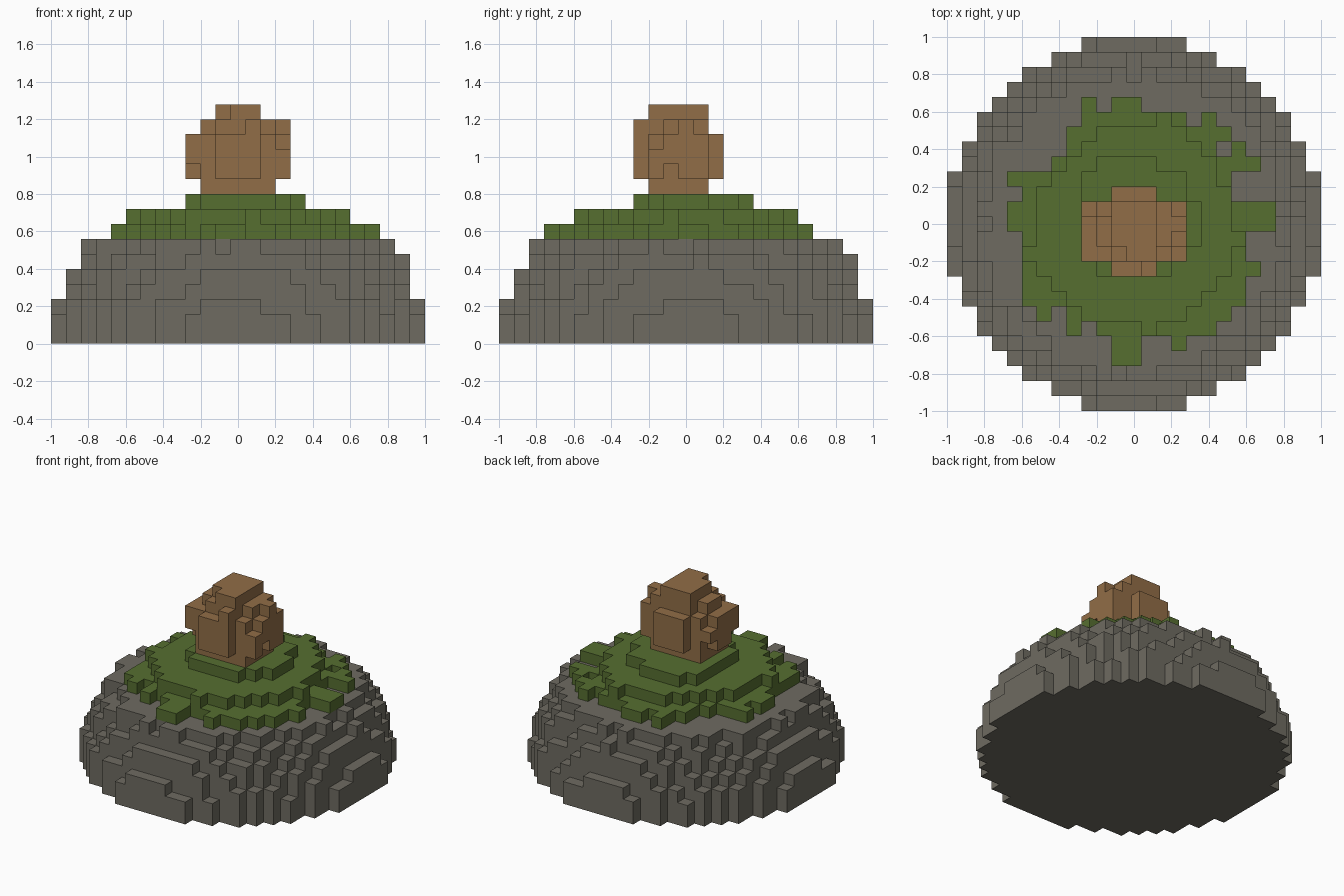
import bpy, bmesh, math, random
from mathutils import Vector

random.seed(4)
if "Cube" in bpy.data.objects:
    bpy.data.objects.remove(bpy.data.objects["Cube"], do_unlink=True)

S = 0.08  # edge of one block


def material(name, rgb):
    m = bpy.data.materials.new(name)
    m.use_nodes = True
    m.diffuse_color = (*rgb, 1)
    bsdf = next(n for n in m.node_tree.nodes if n.type == 'BSDF_PRINCIPLED')
    bsdf.inputs["Base Color"].default_value = (*rgb, 1)
    bsdf.inputs["Roughness"].default_value = 0.9
    return m


def block_object(name, cells, mat):
    """Make the outer skin of a set of (i, j, k) blocks."""
    bm = bmesh.new()
    verts = {}

    def vert(p):
        key = tuple(round(c * 2) for c in p)
        if key not in verts:
            verts[key] = bm.verts.new((p.x * S, p.y * S, p.z * S))
        return verts[key]

    for cell in sorted(cells):
        centre = Vector(cell) + Vector((0, 0, 0.5))
        for axis in range(3):
            for sign in (-1, 1):
                n = Vector((0, 0, 0))
                n[axis] = sign
                if tuple(int(c + d) for c, d in zip(cell, n)) in cells:
                    continue
                u, v = Vector((0, 0, 0)), Vector((0, 0, 0))
                u[(axis + 1) % 3] = 0.5
                v[(axis + 2) % 3] = 0.5 * sign
                mid = centre + n * 0.5
                bm.faces.new([vert(mid + a * u + b * v)
                              for a, b in ((-1, -1), (1, -1), (1, 1), (-1, 1))])
    mesh = bpy.data.meshes.new(name)
    bm.to_mesh(mesh)
    bm.free()
    mesh.materials.append(mat)
    ob = bpy.data.objects.new(name, mesh)
    bpy.context.collection.objects.link(ob)
    return ob


def layer(rows, k):
    """Blocks of one layer from {row: [(first, last), ...]}."""
    return {(i, j, k) for j, spans in rows.items()
            for a, b in spans for i in range(a, b + 1)}


def box(i0, i1, j0, j1, k0, k1):
    return {(i, j, k) for i in range(i0, i1 + 1)
            for j in range(j0, j1 + 1) for k in range(k0, k1 + 1)}


stone = material("stone grey", (0.156, 0.147, 0.120))
moss = material("moss green", (0.094, 0.158, 0.030))
wood = material("bark brown", (0.284, 0.154, 0.063))

# Grass cap: three shrinking layers with ragged edges
grass_low = {
    8: [(-3, -3), (-1, 0)], 7: [(-3, 3), (5, 5)], 6: [(-4, 6)],
    5: [(-4, 5), (7, 7)], 4: [(-5, 8)], 3: [(-8, 6)], 2: [(-7, 6)],
    1: [(-8, 9)], 0: [(-8, 9)], -1: [(-7, 7)], -2: [(-7, 7)],
    -3: [(-7, 8)], -4: [(-7, 7)], -5: [(-7, 7)], -6: [(-6, -6), (-4, 6)],
    -7: [(-4, -4), (-2, 5)], -8: [(-1, 0), (3, 3)], -9: [(-1, 0)]}
grass_mid = {
    7: [(2, 2)], 6: [(-2, 3)], 5: [(-3, 4)], 4: [(-4, 5)], 3: [(-5, 5)],
    2: [(-6, 6)], 1: [(-6, 6)], 0: [(-6, 6)], -1: [(-6, 7)], -2: [(-7, 6)],
    -3: [(-6, 6)], -4: [(-5, 5)], -5: [(-4, 4)], -6: [(-3, 3)], -7: [(1, 1)]}
grass_top = {
    4: [(-2, 1)], 3: [(-3, 3)], 2: [(-3, 3)], 1: [(-3, 4)], 0: [(-3, 4)],
    -1: [(-3, 4)], -2: [(-3, 3)], -3: [(-2, 2)]}
low = layer(grass_low, 7)
block_object("grass_cap", low | layer(grass_mid, 8) | layer(grass_top, 9), moss)

# Rock mound: a rough dome of block columns
mound = set()
for i in range(-12, 13):
    for j in range(-12, 13):
        r2 = i * i + j * j
        if r2 > 156:
            continue
        h = round(10.9 * math.sqrt(1 - r2 / 156.5) + random.uniform(-0.5, 0.5))
        if max(abs(i), abs(j)) == 12:
            # Flat outer plates, one block higher in the middle
            t = j if abs(i) == 12 else -i
            h = 3 if -1 <= t <= 2 else 2
        h = 7 if (i, j, 7) in low else max(2, min(7, h))
        mound |= {(i, j, k) for k in range(h)}
block_object("rock_mound", mound, stone)

# Stump: a core with plates on each side and a crown
stump = box(-2, 2, -2, 1, 10, 14) | box(-1, 1, -2, 1, 15, 15)
stump |= box(-1, 1, -3, -3, 11, 13) | {(1, -3, 14)}          # front plate
stump |= box(-1, 1, 2, 2, 11, 13)                            # back plate
stump |= box(-3, -3, -1, 0, 11, 13) | box(-3, -3, -2, -2, 12, 13)  # right knobs
stump |= {(-3, 1, 12)}
stump |= box(3, 3, -1, 1, 12, 13) | box(3, 3, -2, -2, 11, 12)      # left knobs
stump |= box(3, 3, 0, 1, 11, 13) | {(3, 0, 14)}
stump -= {(-1, -2, 15), (-2, -2, 14), (2, -2, 14), (-2, 1, 14)}
block_object("stump", stump, wood)
